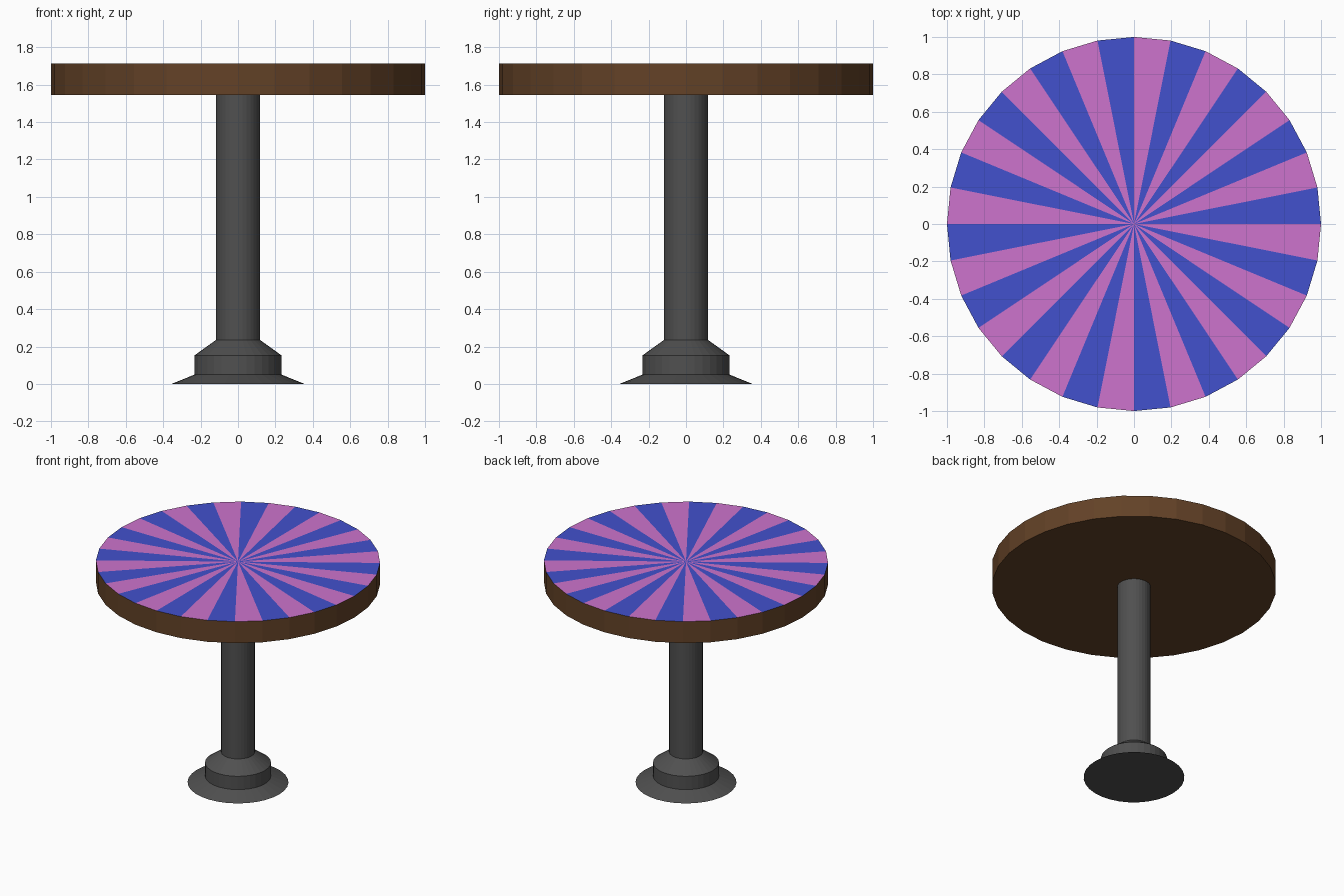
import bpy
import bmesh
from math import cos, sin, pi

SIDES = 32

default = bpy.data.objects.get("Cube")
if default:
    bpy.data.objects.remove(default, do_unlink=True)


def make_material(name, rgb):
    mat = bpy.data.materials.new(name)
    mat.use_nodes = True
    color = (*rgb, 1)
    mat.diffuse_color = color
    mat.node_tree.nodes["Principled BSDF"].inputs["Base Color"].default_value = color
    return mat


metal = make_material("dark grey metal", (0.08, 0.08, 0.08))
wood = make_material("brown wood", (0.125, 0.054, 0.02))
blue = make_material("blue stripe", (0.055, 0.083, 0.61))
pink = make_material("pink stripe", (0.61, 0.172, 0.61))


def lathe(name, profile, materials, striped_top=False):
    """Revolve (radius, height) points, listed bottom to top, into a closed solid."""
    bm = bmesh.new()
    rings = []
    for radius, z in profile:
        angles = [2 * pi * i / SIDES for i in range(SIDES)]
        rings.append([bm.verts.new((radius * cos(a), radius * sin(a), z)) for a in angles])
    for low, high in zip(rings, rings[1:]):
        for i in range(SIDES):
            j = (i + 1) % SIDES
            bm.faces.new((low[i], low[j], high[j], high[i]))
    bm.faces.new(rings[0][::-1])
    top = rings[-1]
    if striped_top:
        # Alternating wedges meeting at the centre
        centre = bm.verts.new((0, 0, profile[-1][1]))
        for i in range(SIDES):
            wedge = bm.faces.new((top[i], top[(i + 1) % SIDES], centre))
            wedge.material_index = 1 + i % 2
    else:
        bm.faces.new(top)
    mesh = bpy.data.meshes.new(name)
    bm.to_mesh(mesh)
    bm.free()
    for mat in materials:
        mesh.materials.append(mat)
    obj = bpy.data.objects.new(name, mesh)
    bpy.context.collection.objects.link(obj)
    return obj


# Flared foot, collar, taper and column
lathe("pedestal",
      [(0.355, 0), (0.232, 0.05), (0.232, 0.153), (0.118, 0.235), (0.118, 1.545)],
      [metal])

# Round wooden top with striped surface
lathe("table_top", [(1, 1.545), (1, 1.712)], [wood, blue, pink], striped_top=True)
